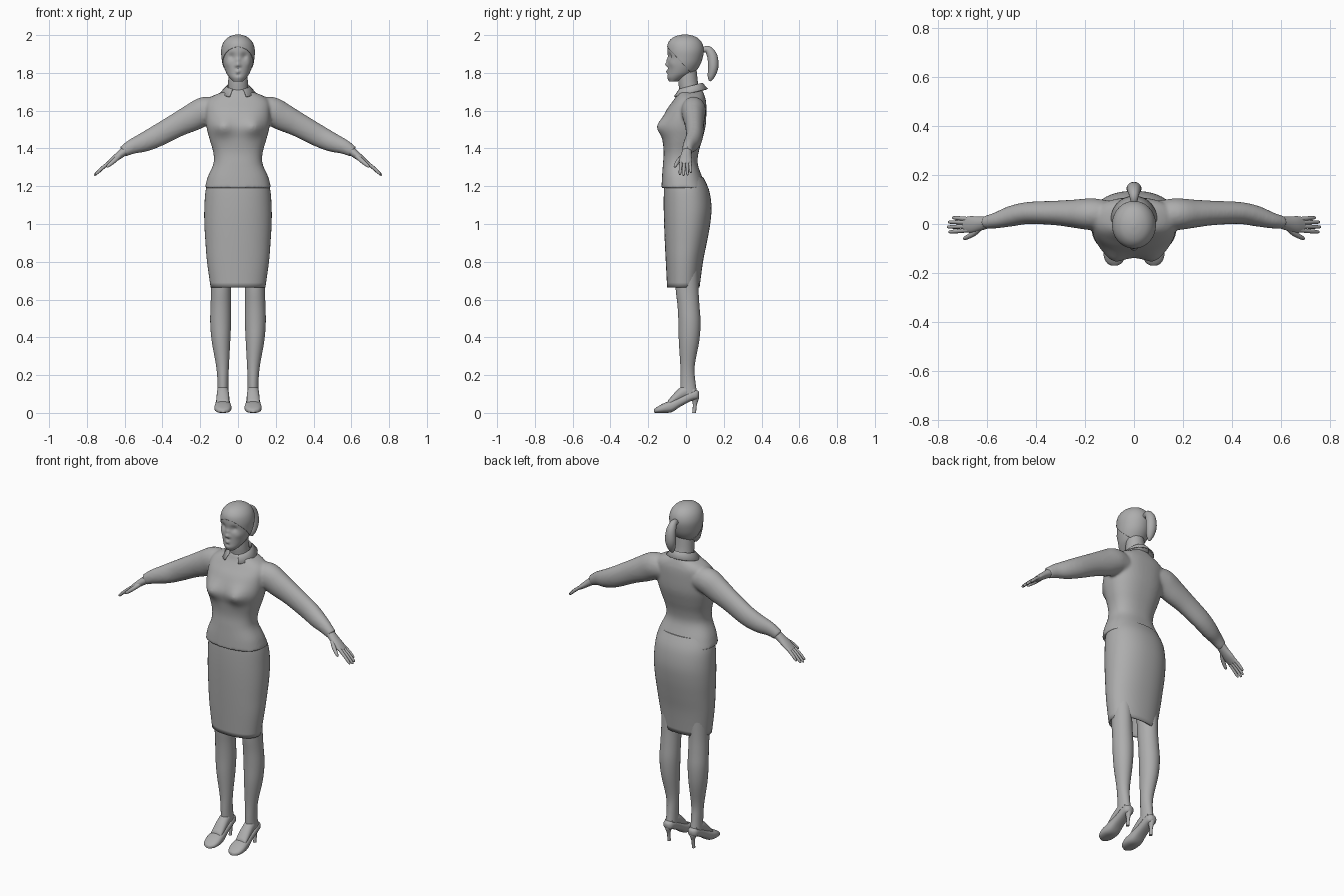
import bpy
import bmesh
import math
from mathutils import Vector

cube = bpy.data.objects.get("Cube")
if cube:
    bpy.data.objects.remove(cube, do_unlink=True)

grey = bpy.data.materials.new("plain_grey")
grey.use_nodes = True
colour = (0.42, 0.42, 0.42, 1)
grey.diffuse_color = colour
grey.node_tree.nodes["Principled BSDF"].inputs["Base Color"].default_value = colour

X, Y, Z = Vector((1, 0, 0)), Vector((0, 1, 0)), Vector((0, 0, 1))
made = []


def spline(rows, steps):
    """Smooth Catmull-Rom interpolation through rows of numbers."""
    out = []
    last = len(rows) - 1
    for i in range(last):
        before, start = rows[max(i - 1, 0)], rows[i]
        end, after = rows[i + 1], rows[min(i + 2, last)]
        for k in range(steps):
            t = k / steps
            out.append([b + t / 2 * (c - a + t * (2 * a - 5 * b + 4 * c - d + t * (3 * (b - c) + d - a)))
                        for a, b, c, d in zip(before, start, end, after)])
    out.append(list(rows[last]))
    return out


def loft(bm, rows, axis=Y, tangent=None, sides=28, steps=4, power=2.0, caps=(True, True), flip=1):
    """Skin rounded sections (x, y, z, half width, half depth) along a path."""
    rows = spline(rows, steps)
    centres = [Vector((r[0] * flip, r[1], r[2])) for r in rows]
    rings = []
    for i, row in enumerate(rows):
        along = tangent or centres[min(i + 1, len(rows) - 1)] - centres[max(i - 1, 0)]
        u = axis.cross(along).normalized()
        v = along.cross(u).normalized()
        ring = []
        for k in range(sides):
            a = math.tau * k / sides
            c, s = math.cos(a), math.sin(a)
            p = u * math.copysign(abs(c) ** (2 / power), c) * row[3]
            p += v * math.copysign(abs(s) ** (2 / power), s) * row[4]
            ring.append(bm.verts.new(centres[i] + p))
        rings.append(ring)
    for low, high in zip(rings, rings[1:]):
        for k in range(sides):
            n = (k + 1) % sides
            bm.faces.new((low[k], low[n], high[n], high[k]))
    for wanted, ring in zip(caps, (rings[0], rings[-1])):
        if wanted:
            bm.faces.new(ring)


def upright(rows, x=0.0):
    """Turn (height, half width, front, back[, x]) into loft sections."""
    return [(r[4] if len(r) > 4 else x, (r[2] + r[3]) / 2, r[0], r[1], (r[3] - r[2]) / 2) for r in rows]


def bulge(bm, centre, radius, push):
    """Push the surface softly around a point."""
    centre, push = Vector(centre), Vector(push)
    for v in bm.verts:
        v.co += push * math.exp(-((v.co - centre).length / radius) ** 2)


def finish(name, bm, thickness=0, offset=-1):
    bmesh.ops.recalc_face_normals(bm, faces=bm.faces)
    mesh = bpy.data.meshes.new(name)
    bm.to_mesh(mesh)
    bm.free()
    mesh.materials.append(grey)
    obj = bpy.data.objects.new(name, mesh)
    bpy.context.collection.objects.link(obj)
    made.append(obj)
    if thickness:
        shell = obj.modifiers.new("shell", "SOLIDIFY")
        shell.thickness, shell.offset = thickness, offset
    return obj


# Blouse: torso and sleeves fused into one skin
torso = [(1.19, .176, -.13, .108), (1.25, .16, -.127, .085), (1.32, .13, -.122, .062),
         (1.38, .131, -.118, .067), (1.45, .151, -.125, .087), (1.52, .168, -.134, .104),
         (1.60, .172, -.105, .108), (1.65, .165, -.07, .106), (1.68, .13, -.05, .098),
         (1.70, .08, -.042, .09), (1.715, .06, -.036, .084)]
arm = [(.10, .04, 1.60, .06, .055), (.17, .04, 1.60, .075, .065), (.24, .042, 1.565, .073, .058),
       (.32, .045, 1.525, .064, .05), (.43, .045, 1.465, .058, .045), (.50, .032, 1.432, .051, .042),
       (.56, .015, 1.41, .04, .033), (.61, .005, 1.382, .03, .026)]
bm = bmesh.new()
loft(bm, upright(torso), tangent=Z, sides=48, power=2.4)
for side in (1, -1):
    bulge(bm, (side * .085, -.135, 1.515), .052, (0, -.03, 0))
for side in (1, -1):
    loft(bm, arm, flip=side)
blouse = finish("blouse", bm)
remesh = blouse.modifiers.new("fuse", "REMESH")
remesh.mode = "VOXEL"
remesh.voxel_size = .008
remesh.use_smooth_shade = True
soft = blouse.modifiers.new("soften", "SMOOTH")
soft.factor, soft.iterations = .5, 6

# Pencil skirt, open at the hem
skirt = [(.665, .145, -.10, .072), (.8, .164, -.107, .09), (.9, .172, -.112, .11),
         (1.0, .178, -.116, .128), (1.09, .178, -.118, .135), (1.18, .171, -.117, .122),
         (1.25, .152, -.112, .09)]
bm = bmesh.new()
loft(bm, upright(skirt), tangent=Z, sides=48, power=2.2, caps=(False, True))
finish("skirt", bm, .008)

# Head with a shaped face
skull = [(1.755, .026, -.09, -.045), (1.775, .045, -.099, .0), (1.80, .062, -.098, .04),
         (1.84, .077, -.097, .07), (1.88, .084, -.096, .085), (1.92, .086, -.098, .091),
         (1.955, .077, -.093, .083), (1.98, .058, -.074, .063), (1.994, .033, -.046, .034),
         (2.0, .008, -.014, .004)]
bm = bmesh.new()
loft(bm, upright(skull), tangent=Z, sides=72, steps=7)
for side in (1, -1):
    bulge(bm, (side * .032, -.088, 1.887), .016, (0, .013, 0))
    bulge(bm, (side * .031, -.085, 1.888), .009, (0, -.005, 0))
    bulge(bm, (side * .05, -.07, 1.85), .02, (side * .002, -.004, 0))
    bulge(bm, (side * .012, -.099, 1.837), .007, (0, -.006, 0))
bulge(bm, (0, -.097, 1.868), .011, (0, -.007, 0))
bulge(bm, (0, -.099, 1.845), .011, (0, -.014, 0))
bulge(bm, (0, -.098, 1.822), .010, (0, .006, 0))
for height in (1.803, 1.814):
    bulge(bm, (0, -.099, height), .010, (0, -.006, 0))
bulge(bm, (0, -.099, 1.791), .009, (0, .006, 0))
finish("head", bm)

# Hair cap trimmed along a slanted hairline
bm = bmesh.new()
loft(bm, upright(skull), tangent=Z, sides=56, steps=5)
bmesh.ops.bisect_plane(bm, geom=bm.verts[:] + bm.edges[:] + bm.faces[:],
                       plane_co=(0, -.1, 1.94), plane_no=(0, 1.1, 1), clear_inner=True)
finish("hair", bm, .004, 0.6)

# Ponytail and its band
ponytail = [(0, .085, 1.92, .012, .013), (0, .115, 1.924, .02, .019), (0, .139, 1.888, .027, .027),
            (0, .144, 1.83, .027, .03), (0, .133, 1.782, .019, .02), (0, .126, 1.757, .006, .006)]
bm = bmesh.new()
loft(bm, ponytail, axis=X)
finish("ponytail", bm)

# Neck
neck = [(1.64, .065, -.035, .08), (1.70, .055, -.035, .075), (1.75, .052, -.04, .063), (1.83, .05, -.04, .055)]
bm = bmesh.new()
loft(bm, upright(neck), tangent=Z)
finish("neck", bm)

# Folded collar, open at the throat
bm = bmesh.new()
strips = []
for k in range(41):
    a = 2.65 * (k / 20 - 1)
    s, c = math.sin(a), math.cos(a)
    front = (1 - c) / 2
    inner = bm.verts.new((.056 * s, .022 + .06 * c, 1.71 - .04 * front))
    fold = bm.verts.new((.06 * s, .022 + .066 * c, 1.745 - .035 * front))
    edge = bm.verts.new((.092 * s, .02 + .093 * c, 1.714 - .043 * front))
    strips.append((inner, fold, edge))
for left, right in zip(strips, strips[1:]):
    for row in (0, 1):
        bm.faces.new((left[row], right[row], right[row + 1], left[row + 1]))
finish("collar", bm, .006, 0)

# Limb ends, repeated for both sides
leg = [(.10, .03, -.03, .06, .08), (.17, .029, -.03, .049, .08), (.25, .034, -.03, .046, .082),
       (.38, .049, -.038, .07, .09), (.48, .055, -.04, .077, .092), (.57, .054, -.045, .071, .091),
       (.66, .053, -.055, .066, .09), (.80, .055, -.06, .065, .09)]
foot = [(.08, .045, .11, .026, .026), (.08, 0, .113, .03, .038), (.08, -.045, .088, .033, .034),
        (.08, -.095, .046, .034, .02)]
shoe = [(.08, .07, .097, .012, .012), (.08, .058, .096, .027, .024), (.08, .03, .09, .033, .026),
        (.08, -.03, .06, .036, .027), (.08, -.075, .036, .042, .032), (.08, -.12, .025, .045, .025),
        (.08, -.155, .015, .034, .015), (.08, -.17, .01, .012, .008)]
heel = [(0, .009, .033, .053), (.045, .009, .036, .058), (.075, .018, .028, .068), (.1, .024, .02, .068)]
palm = [(.595, .007, 1.39, .024, .024), (.63, .001, 1.363, .02, .029), (.665, -.002, 1.336, .016, .034),
        (.692, -.003, 1.315, .011, .03)]
# Each finger: sideways place, reach along the hand
fingers = [(-.029, .755), (-.011, .761), (.007, .757), (.023, .741)]

for side, word in ((1, "left"), (-1, "right")):
    bm = bmesh.new()
    loft(bm, upright(leg), tangent=Z, flip=side)
    finish(word + "_leg", bm)

    bm = bmesh.new()
    loft(bm, foot, axis=Z, tangent=-Y, flip=side)
    finish(word + "_foot", bm)

    bm = bmesh.new()
    loft(bm, shoe, axis=Z, tangent=-Y, power=2.5, flip=side)
    loft(bm, upright(heel, .08), tangent=Z, sides=16, flip=side)
    finish(word + "_shoe", bm)

    bm = bmesh.new()
    loft(bm, palm, flip=side)
    for place, reach in fingers:
        drop = reach - .675
        path = [(.675, place * .85, 1.33, .009, .009), (.675 + drop / 2, place, 1.328 - drop * .36, .009, .0085),
                (reach - .006, place * 1.1, 1.328 - drop * .76, .007, .0065),
                (reach, place * 1.1, 1.325 - drop * .8, .002, .002)]
        loft(bm, path, sides=12, flip=side)
    thumb = [(.625, -.012, 1.362, .012, .012), (.655, -.04, 1.335, .012, .011),
             (.687, -.057, 1.308, .008, .008), (.696, -.061, 1.30, .002, .002)]
    loft(bm, thumb, axis=Y, sides=12, flip=side)
    finish(word + "_hand", bm)

# Smooth shading everywhere, keeping hems and rims crisp
bpy.ops.object.select_all(action="DESELECT")
for obj in made:
    obj.select_set(True)
bpy.context.view_layer.objects.active = blouse
bpy.ops.object.shade_smooth_by_angle(angle=math.radians(50))
